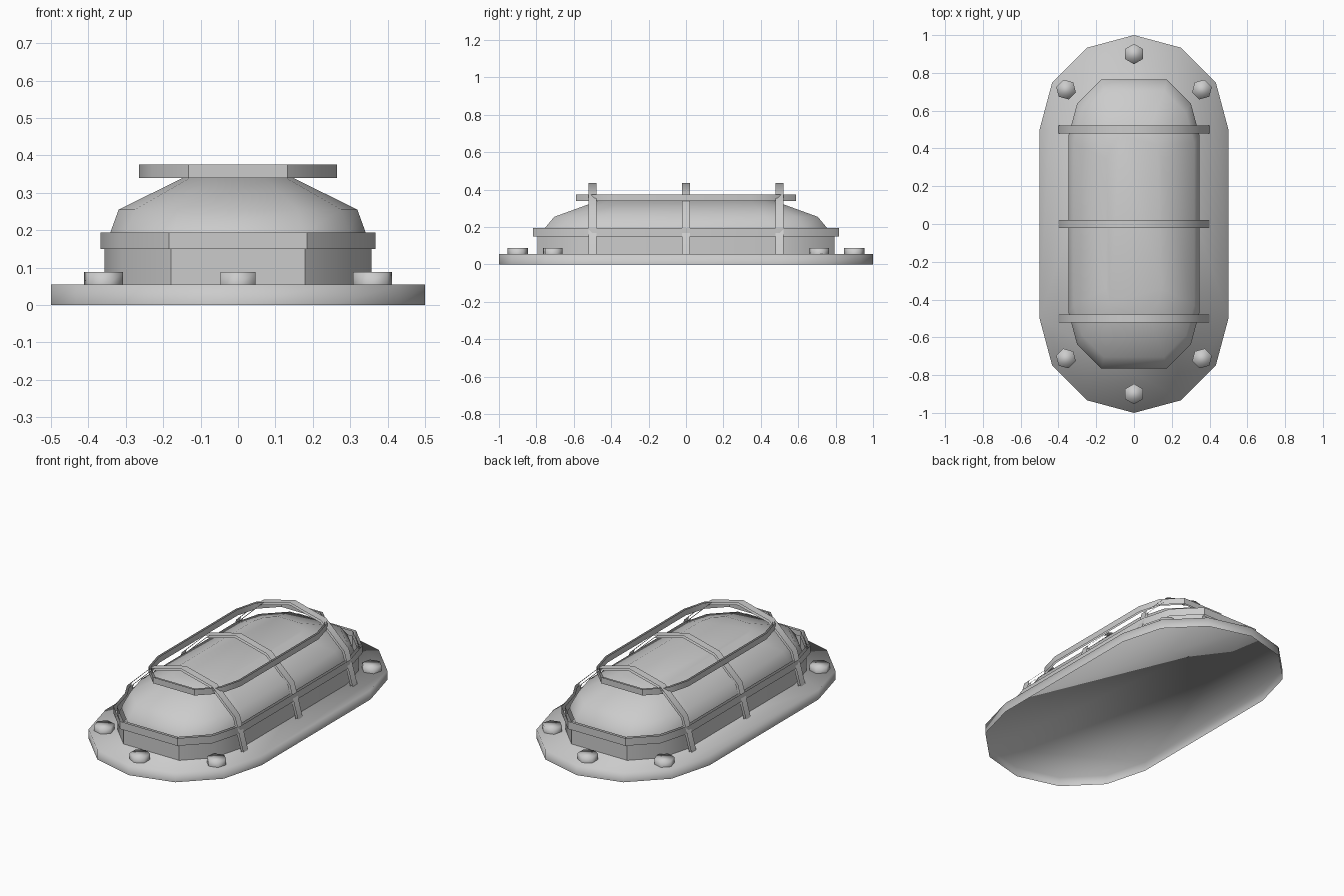
import bpy, bmesh
from math import sin, cos, pi, radians

if "Cube" in bpy.data.objects:
    bpy.data.objects.remove(bpy.data.objects["Cube"])


def stadium(c, r, angles):
    """Outline of two half circles of radius r centred at y = +c and y = -c."""
    top = [(r * cos(radians(a)), c + r * sin(radians(a))) for a in angles]
    return top + [(-x, -y) for x, y in top]


FULL = (0, 30, 60, 90, 120, 150, 180)
BLUNT = (0, 30, 60, 120, 150, 180)


def at(outline, z):
    return [(x, y, z) for x, y in outline]


def loft(name, rows, cap=False, closed=True, smooth=None):
    """Skin rows of points; several separate shells may be given as a list of row lists."""
    bm = bmesh.new()
    shells = rows if isinstance(rows[0][0], list) else [rows]
    for shell in shells:
        vs = [[bm.verts.new(p) for p in row] for row in shell]
        n = len(vs[0])
        for a, b in zip(vs, vs[1:]):
            for i in range(n if closed else n - 1):
                j = (i + 1) % n
                bm.faces.new((a[i], a[j], b[j], b[i]))
        if cap:
            bm.faces.new(vs[-1])
    me = bpy.data.meshes.new(name)
    bm.to_mesh(me)
    bm.free()
    ob = bpy.data.objects.new(name, me)
    bpy.context.collection.objects.link(ob)
    me.shade_smooth()
    if smooth:
        me.set_sharp_from_angle(angle=radians(smooth))
    return ob


# Base plate, open underneath
plate = stadium(0.5, 0.5, FULL)
loft("base_plate", [at(plate, 0), at(plate, 0.055)], cap=True)

# Lamp housing wall
wall = stadium(0.485, 0.357, BLUNT)
loft("housing_wall", [at(wall, 0.055), at(wall, 0.17)], smooth=40)

# Glass dome
profile = [(0.463, 0.348, 0.17), (0.461, 0.342, 0.192),
           (0.428, 0.319, 0.255), (0.343, 0.147, 0.34)]
loft("glass_dome", [at(stadium(c, r, BLUNT), z) for c, r, z in profile], cap=True)


# Guard rings: thin double-walled bands
def band(name, c, r, t, z0, z1):
    inner, outer = stadium(c, r - t, BLUNT), stadium(c, r, BLUNT)
    loft(name, [[at(outer, z0), at(outer, z1)],
                [at(inner, z1), at(inner, z0)]], smooth=40)


band("lower_ring", 0.5, 0.368, 0.018, 0.15, 0.194)
band("upper_ring", 0.358, 0.265, 0.012, 0.34, 0.375)


# Cage bars: arched double-walled strips
def arch(y, off):
    return [((0.4 - off) * cos(i * pi / 6), y,
             0.055 + (0.38 - off) * sin(i * pi / 6)) for i in range(7)]


for label, y in (("front", -0.5), ("middle", 0.0), ("back", 0.5)):
    w = 0.022
    loft(label + "_cage_bar", [[arch(y - w, 0), arch(y + w, 0)],
                               [arch(y + w, 0.014), arch(y - w, 0.014)]],
         closed=False, smooth=40)

# Hexagonal bolts
bolts = [(0, 0.9, 30)] + [(s * 0.36, 0.712, s * 15) for s in (1, -1)]
k = 0
for side in (1, -1):
    for x, y, rot in bolts:
        k += 1
        hexa = [(x + 0.054 * cos(radians(rot + 60 * i)),
                 side * y + 0.054 * sin(radians(rot + 60 * i))) for i in range(6)]
        loft(f"bolt_{k}", [at(hexa, 0.055), at(hexa, 0.088)], cap=True)
